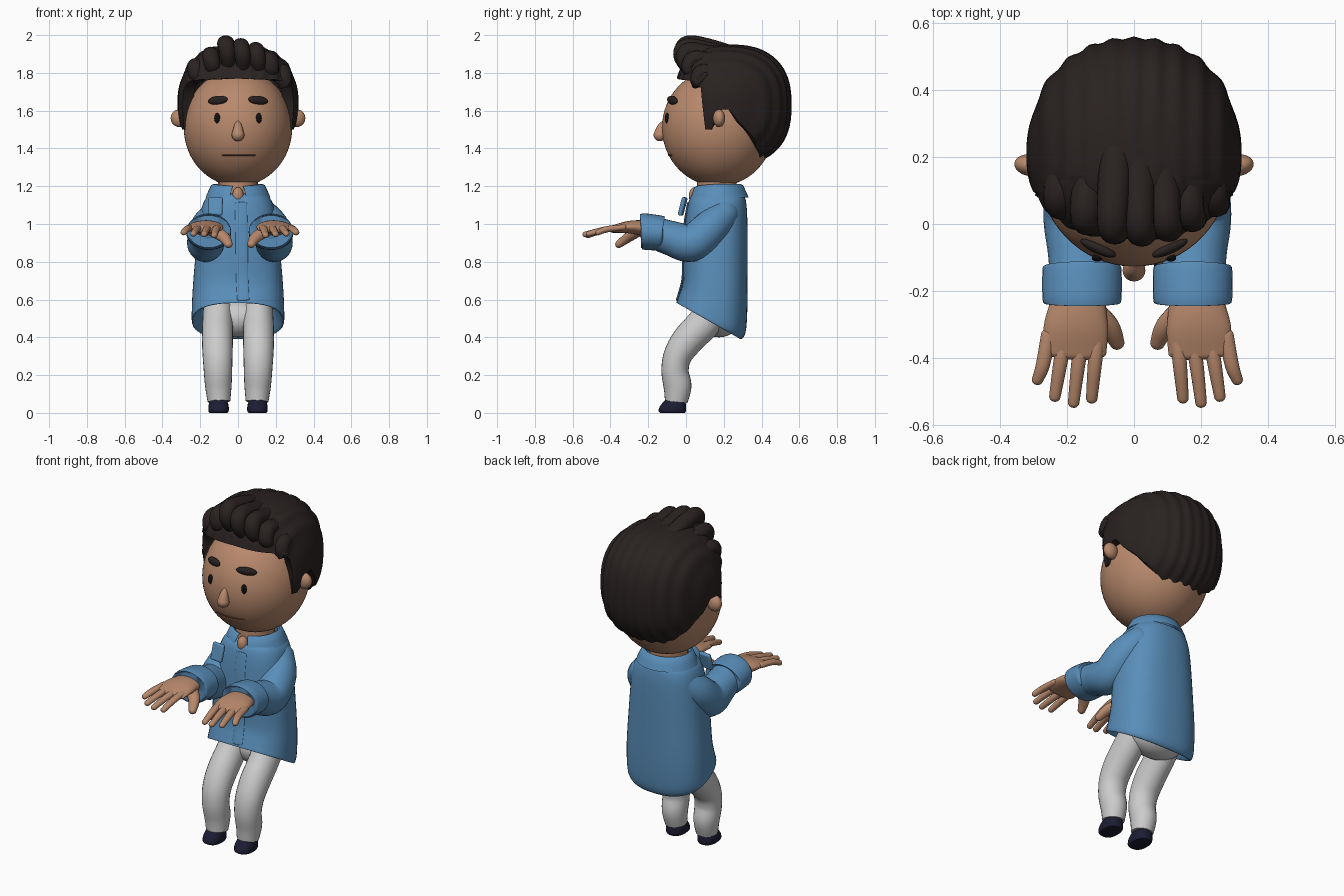
import bpy, bmesh
from math import sin, cos, pi, acos, sqrt, radians, degrees
from mathutils import Vector

if "Cube" in bpy.data.objects:
    bpy.data.objects.remove(bpy.data.objects["Cube"])


def material(name, rgb):
    m = bpy.data.materials.new(name)
    m.diffuse_color = (*rgb, 1)
    m.use_nodes = True
    m.node_tree.nodes["Principled BSDF"].inputs["Base Color"].default_value = m.diffuse_color
    return m


SKIN = material("skin", (0.48, 0.25, 0.15))
BLUE = material("shirt_blue", (0.10, 0.27, 0.49))
DARK = material("hair_dark", (0.022, 0.016, 0.015))
NAVY = material("shoe_navy", (0.012, 0.012, 0.035))
BLACK = material("eye_black", (0.005, 0.005, 0.005))
LIP = material("mouth_brown", (0.16, 0.07, 0.04))


def finish(ob, name, mat, angle=50):
    ob.name = name
    if mat:
        ob.data.materials.append(mat)
    bpy.ops.object.select_all(action='DESELECT')
    ob.select_set(True)
    bpy.context.view_layer.objects.active = ob
    bpy.ops.object.shade_smooth_by_angle(angle=radians(angle))
    return ob


def loft(name, rings, mat, closed=True, cap0=True, cap1=True, angle=50):
    """Skin a list of equally long point rings."""
    bm = bmesh.new()
    vs = [[bm.verts.new(p) for p in r] for r in rings]
    n = len(vs[0])
    for a, b in zip(vs, vs[1:]):
        for i in range(n if closed else n - 1):
            k = (i + 1) % n
            bm.faces.new((a[i], a[k], b[k], b[i]))
    if closed and cap0:
        bm.faces.new(vs[0][::-1])
    if closed and cap1:
        bm.faces.new(vs[-1])
    bmesh.ops.recalc_face_normals(bm, faces=bm.faces)
    me = bpy.data.meshes.new(name)
    bm.to_mesh(me)
    bm.free()
    ob = bpy.data.objects.new(name, me)
    bpy.context.collection.objects.link(ob)
    return finish(ob, name, mat, angle)


def spline(keys, n):
    """Catmull-Rom through tuples of any length."""
    out = []
    for i in range(len(keys) - 1):
        p = [keys[max(0, min(len(keys) - 1, i + d))] for d in (-1, 0, 1, 2)]
        for j in range(n):
            t = j / n
            out.append([b + .5 * t * (c - a + t * (2*a - 5*b + 4*c - d + t * (3*(b - c) + d - a)))
                        for a, b, c, d in zip(*p)])
    return out + [list(keys[-1])]


def tube(name, keys, mat, n=6, seg=20, rounded=True):
    """Keys are x, y, z, half width, half height; ends may be domed."""
    pts = spline(keys, n)
    P = [Vector(p[:3]) for p in pts]
    rows = []
    for i, p in enumerate(pts):
        t = (P[min(i + 1, len(P) - 1)] - P[max(i - 1, 0)]).normalized()
        rows.append((P[i], t, p[3], p[4]))
    if rounded:
        dome = [radians(d) for d in (85, 65, 45, 22)]
        def cap(row, s):
            c, t, a, b = row
            return [(c + t * s * min(a, b) * sin(k), t, a * cos(k), b * cos(k)) for k in dome]
        rows = cap(rows[0], -1) + rows + cap(rows[-1], 1)[::-1]
    rings = []
    for c, t, a, b in rows:
        ref = Vector((0, 1, 0)) if abs(t.x) > .9 else Vector((1, 0, 0))
        u = (ref - t * ref.dot(t)).normalized()
        v = t.cross(u)
        rings.append([c + u * a * cos(2*pi*k/seg) + v * b * sin(2*pi*k/seg) for k in range(seg)])
    return loft(name, rings, mat)


def power(v, e):
    return (1 if v >= 0 else -1) * abs(v) ** e


def stack(name, keys, mat, cx=0, n=4, seg=48, e=.82):
    """Keys are front z, back z, half width, front y, back y."""
    rings = []
    for zf, zb, rx, yf, yb in spline(keys, n):
        r = []
        for k in range(seg):
            a = 2 * pi * k / seg
            w = (1 + power(sin(a), e)) / 2
            r.append((cx + rx * power(cos(a), e), yf + (yb - yf) * w, zf + (zb - zf) * w))
        rings.append(r)
    return loft(name, rings, mat)


def ball(name, loc, size, mat, rot=(0, 0, 0), seg=32):
    bpy.ops.mesh.primitive_uv_sphere_add(segments=seg, ring_count=seg // 2, location=loc, rotation=rot)
    ob = bpy.context.object
    ob.scale = size
    return finish(ob, name, mat)


def face_y(x, z):
    return .17 - .297 * sqrt(1 - (x / .287)**2 - ((z - 1.51) / .31)**2)


# head and face
ball("head", (0, .17, 1.51), (.287, .297, .31), SKIN, seg=64)
tube("nose", [(0, -.115, 1.54, .012, .012), (0, -.13, 1.51, .024, .024), (0, -.138, 1.472, .034, .034)], SKIN)
tube("mouth", [(x, face_y(x, 1.365), 1.365, .004, .004) for x in (-.08, -.04, 0, .045, .09)], LIP, n=3, seg=8)
for s in (-1, 1):
    ball("ear", (s*.31, .175, 1.56), (.047, .032, .047), SKIN, (0, 0, s*.15))
    ball("eye", (s*.11, face_y(.11, 1.56), 1.56), (.016, .012, .028), BLACK, seg=16)
    ball("eyebrow", (s*.107, face_y(.107, 1.655) - .004, 1.655), (.058, .017, .023), DARK, (0, s*.1, s*.42), seg=20)

# hair cap: superellipsoid trimmed along a hairline (degrees from front, z)
LINE = [(0, 1.77), (50, 1.76), (66, 1.72), (70, 1.5), (79, 1.5), (83, 1.6),
        (92, 1.61), (100, 1.54), (125, 1.41), (145, 1.35), (180, 1.34)]


def hairline(d):
    for (a, za), (b, zb) in zip(LINE, LINE[1:]):
        if d <= b:
            return za + (zb - za) * (d - a) / (b - a)
    return LINE[-1][1]


rings = []
for j in range(31):
    r = []
    for i in range(144):
        a = 2 * pi * i / 144
        zl = (hairline(min(degrees(a), 360 - degrees(a))) - 1.63) / .32
        phi = acos(power(zl, 1.25)) * max(.01, min(j, 29) / 29)
        front = cos(a) > 0
        e, ry = (.8, .27) if front else (.92, .345)
        q = power(sin(phi), .8) * (.8 if j == 30 else 1)
        x, y = .318 * q * power(sin(a), e), -ry * q * power(cos(a), e)
        g = 1 + .012 * cos(2 * pi * x / .065) * min(1, 2 * q)
        r.append((x * g, .21 + y * g, 1.63 + .32 * power(cos(phi), .8) * g))
    rings.append(r)
loft("hair_cap", rings, DARK, cap1=False, angle=60)

# swept-up front locks
for x, top in [(-.225, 1.88), (-.145, 1.94), (-.065, 2.0), (.015, 1.985), (.095, 1.965), (.165, 1.92), (.235, 1.85)]:
    o = 1.6 * x * x
    tube("hair_lock", [(x*.8, .30, min(top, 1.95) - .055, .04, .03), (x*.92, .12 + o, top - .06, .048, .04),
                       (x, .0 + o, top - .045, .045, .042), (x + .01, -.03 + o, top - .10, .042, .036),
                       (x*1.03 + .015, .015 + o, max(1.79, top - .19), .028, .022)], DARK)

# shirt body, hem lower at the back, turned inside at the bottom
stack("shirt", [(.66, .50, .19, .0, .26), (.595, .41, .225, -.03, .275), (.583, .392, .243, -.05, .295),
                (.62, .44, .245, -.038, .318), (.70, .60, .240, -.015, .326), (.85, .80, .226, -.014, .326),
                (1.0, 1.0, .207, -.005, .325), (1.10, 1.10, .188, .01, .32), (1.15, 1.15, .155, .03, .305),
                (1.165, 1.165, .10, .08, .25)], BLUE)
tube("placket", [(.015, .012, 1.11, .032, .006), (.018, -.007, 1.0, .032, .006), (.02, -.016, .85, .032, .006),
                 (.022, -.018, .71, .032, .006), (.028, -.047, .60, .032, .006)], BLUE)

# collar, open at the front
rings = []
for rad, top, lift in [(.03, 0, 0), (.016, .5, 0), (0, 1, .0), (-.012, 1, .006), (-.025, .9, 0), (-.02, 0, 0)]:
    r = []
    for i in range(49):
        t = -1 + 2 * i / 48
        a = t * radians(168 - 6 * (1 - top))
        f = max(0, abs(t) - .6) / .4
        lo, hi = 1.14 - .025 * f, 1.205 - .01 * f
        r.append(((.142 + rad) * sin(a), .172 + (.13 + rad) * cos(a), lo + (hi - lo) * top + lift))
    rings.append(r)
loft("collar", rings, BLUE, closed=False)
tube("neck", [(0, .16, 1.12, .105, .105), (0, .165, 1.26, .105, .105)], SKIN, rounded=False)
ball("throat", (0, .045, 1.15), (.03, .03, .045), SKIN, seg=16)

# chest pocket standing slightly off the shirt
bpy.ops.mesh.primitive_cube_add(size=1, location=(-.12, -.018, 1.093), rotation=(-.25, 0, -.12))
pocket = bpy.context.object
pocket.scale = (.078, .024, .1)
bpy.ops.object.transform_apply(location=False, rotation=False, scale=True)
bev = pocket.modifiers.new("bevel", 'BEVEL')
bev.width, bev.segments = .01, 3
finish(pocket, "pocket", BLUE)

# arms, mirrored about x = 0.01
for s in (-1, 1):
    def side(rows):
        return [(.01 + s * x, *rest) for x, *rest in rows]
    tube("sleeve", side([(.125, .20, 1.05, .08, .08), (.168, .13, .98, .095, .095), (.182, .03, .90, .098, .10),
                         (.172, -.08, .925, .095, .092), (.165, -.16, .952, .095, .085)]), BLUE, seg=28)
    tube("cuff", side([(.165, -.12, .95, .09, .07), (.165, -.125, .95, .112, .088), (.165, -.14, .952, .118, .093),
                       (.165, -.22, .96, .118, .096), (.165, -.237, .96, .112, .09), (.165, -.234, .96, .10, .076),
                       (.165, -.20, .96, .095, .07)]), BLUE, n=3, seg=32, rounded=False)
    tube("palm", side([(.178, -.16, .965, .075, .045), (.178, -.24, .98, .084, .04), (.183, -.31, .983, .096, .032),
                       (.187, -.385, .973, .094, .02)]), SKIN, seg=28)
    for bx, tx, ty, tz in [(.265, .298, -.465, .955), (.215, .246, -.515, .948),
                           (.163, .190, -.533, .945), (.118, .136, -.52, .94)]:
        tube("finger", side([(bx, -.33, .982, .022, .016), (bx*.5 + tx*.5, -.42, .972, .021, .017),
                             (tx, ty, tz, .017, .015)]), SKIN, n=4, seg=14)
    tube("thumb", side([(.14, -.25, .965, .035, .03), (.085, -.305, .93, .032, .027),
                        (.06, -.355, .893, .022, .02)]), SKIN, n=5, seg=16)

# trousers and shoes
ball("trouser_seat", (0, .175, .50), (.17, .11, .10), None)
for s in (-1, 1):
    tube("trouser_leg", [(s*.105, .15, .54, .08, .09), (s*.108, .085, .465, .081, .088), (s*.109, .005, .38, .082, .084),
                         (s*.108, -.045, .30, .079, .075), (s*.106, -.058, .22, .075, .072),
                         (s*.104, -.045, .14, .07, .074), (s*.101, -.052, .06, .06, .06)], None, seg=24, rounded=False)
    stack("shoe", [(0, 0, .048, -.138, -.005), (.012, .012, .054, -.146, 0), (.04, .04, .053, -.135, .0),
                   (.068, .068, .045, -.11, -.005)], NAVY, cx=s*.103, n=3, seg=28)
